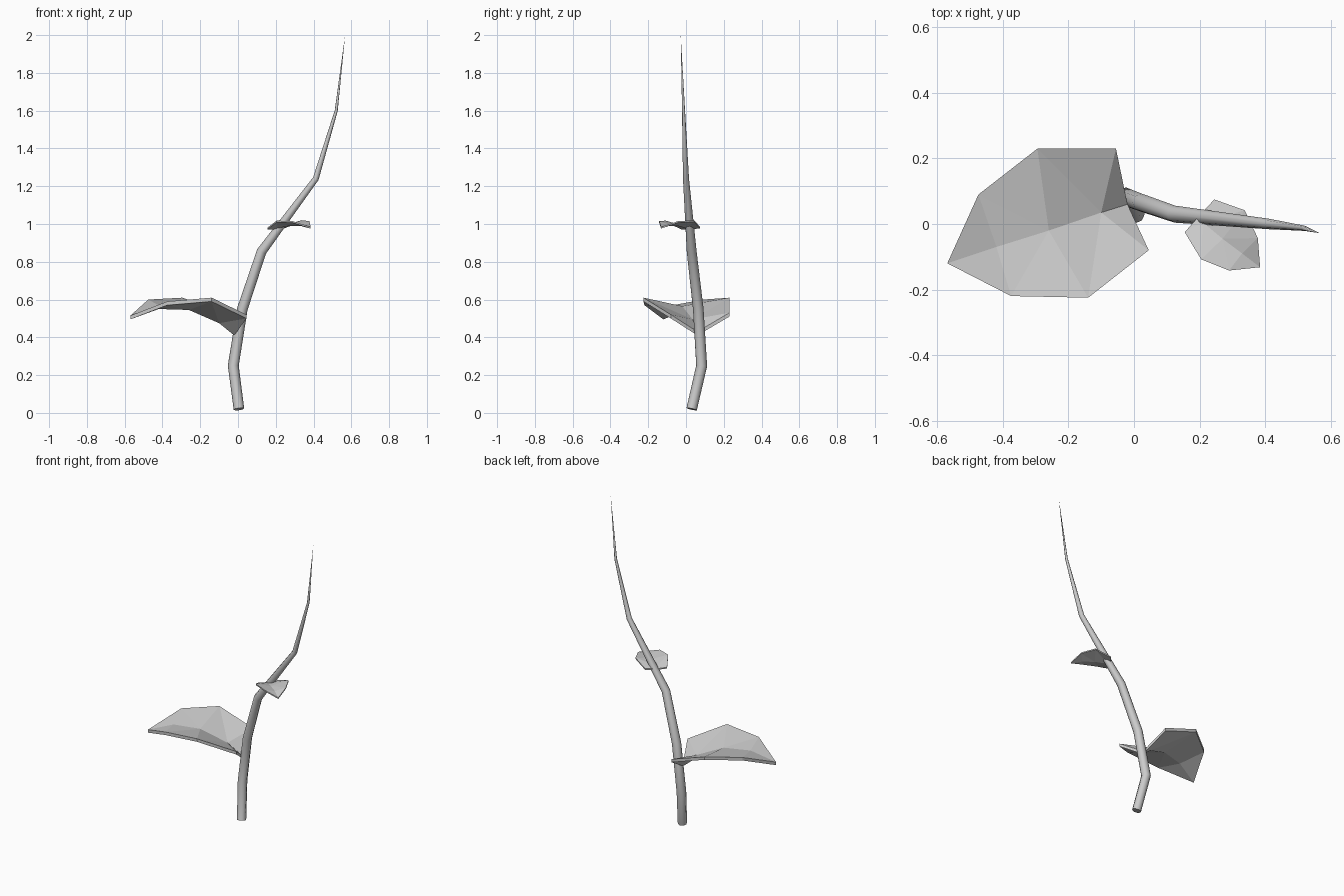
import bpy, bmesh, math
from mathutils import Vector

if "Cube" in bpy.data.objects:
    bpy.data.objects.remove(bpy.data.objects["Cube"])


def finish(bm, name):
    bmesh.ops.recalc_face_normals(bm, faces=bm.faces)
    mesh = bpy.data.meshes.new(name)
    bm.to_mesh(mesh)
    bm.free()
    obj = bpy.data.objects.new(name, mesh)
    bpy.context.collection.objects.link(obj)
    return obj


def make_stem(name, path, sides=8):
    """Tapered tube along (x, y, z, radius) points."""
    bm = bmesh.new()
    pts = [Vector(p[:3]) for p in path]
    rings = []
    for i, p in enumerate(pts[:-1]):
        t = (pts[i + 1] - p).normalized()
        if i:
            t = (t + (p - pts[i - 1]).normalized()).normalized()
        u = Vector((0, 1, 0)).cross(t).normalized()
        v = t.cross(u)
        r = path[i][3]
        rings.append([bm.verts.new(p + r * (u * math.cos(a) + v * math.sin(a)))
                      for a in (2 * math.pi * k / sides for k in range(sides))])
    for a, b in zip(rings, rings[1:]):
        for k in range(sides):
            n = (k + 1) % sides
            bm.faces.new((a[k], a[n], b[n], b[k]))
    tip = bm.verts.new(pts[-1])
    for k in range(sides):
        bm.faces.new((rings[-1][k], rings[-1][(k + 1) % sides], tip))
    bm.faces.new(rings[0])
    obj = finish(bm, name)
    for f in obj.data.polygons:
        f.use_smooth = len(f.vertices) < sides
    return obj


def make_leaf(name, rib, left, right, thickness):
    """Two facetted halves folded along the rib, ends closed by triangles."""
    bm = bmesh.new()
    m = [bm.verts.new(p) for p in rib]
    for side in (left, right):
        s = [m[0]] + [bm.verts.new(p) for p in side] + [m[-1]]
        for i in range(len(m) - 1):
            quad = [m[i], m[i + 1], s[i + 1], s[i]]
            face = list(dict.fromkeys(quad))
            if len(face) == 4:      # split bent quads
                bm.faces.new((face[0], face[1], face[2]))
                bm.faces.new((face[0], face[2], face[3]))
            else:
                bm.faces.new(face)
    bmesh.ops.recalc_face_normals(bm, faces=bm.faces)
    bm.normal_update()
    if sum(f.normal.z for f in bm.faces) < 0:
        bmesh.ops.reverse_faces(bm, faces=bm.faces)
    # give the blade thickness downward
    geo = bm.faces[:]
    edge = [e for e in bm.edges if e.is_boundary]
    dup = bmesh.ops.duplicate(bm, geom=bm.verts[:] + bm.edges[:] + geo)
    vmap, low = dup["vert_map"], [g for g in dup["geom"] if isinstance(g, bmesh.types.BMVert)]
    bmesh.ops.translate(bm, verts=low, vec=(0, 0, -thickness))
    for e in edge:
        a, b = e.verts
        bm.faces.new((a, b, vmap[b], vmap[a]))
    return finish(bm, name)


# Stem: bends gently and tapers to a point
make_stem("stem", [
    (0.005, 0.03, 0.02, 0.028), (-0.025, 0.083, 0.25, 0.029),
    (0.023, 0.065, 0.55, 0.028), (0.125, 0.03, 0.855, 0.026),
    (0.412, 0.0, 1.24, 0.016), (0.52, -0.013, 1.6, 0.008),
    (0.567, -0.028, 2.0, 0)])

# Large lower leaf
make_leaf("large_leaf",
          [(-0.02, 0.06, 0.43), (-0.1, 0.035, 0.495), (-0.26, -0.02, 0.565),
           (-0.42, -0.07, 0.57), (-0.57, -0.12, 0.515)],
          [(0.045, -0.08, 0.52), (-0.14, -0.225, 0.61), (-0.375, -0.22, 0.59)],
          [(-0.055, 0.23, 0.53), (-0.295, 0.23, 0.61), (-0.475, 0.09, 0.60)], 0.02)

# Small upper leaf
make_leaf("small_leaf",
          [(0.19, 0.015, 0.978), (0.21, 0.005, 0.985), (0.27, -0.045, 0.998),
           (0.33, -0.09, 0.998), (0.385, -0.132, 0.984)],
          [(0.155, -0.025, 0.98), (0.205, -0.108, 1.018), (0.29, -0.142, 1.015)],
          [(0.245, 0.075, 0.985), (0.338, 0.042, 1.02), (0.378, -0.043, 1.015)], 0.008)
